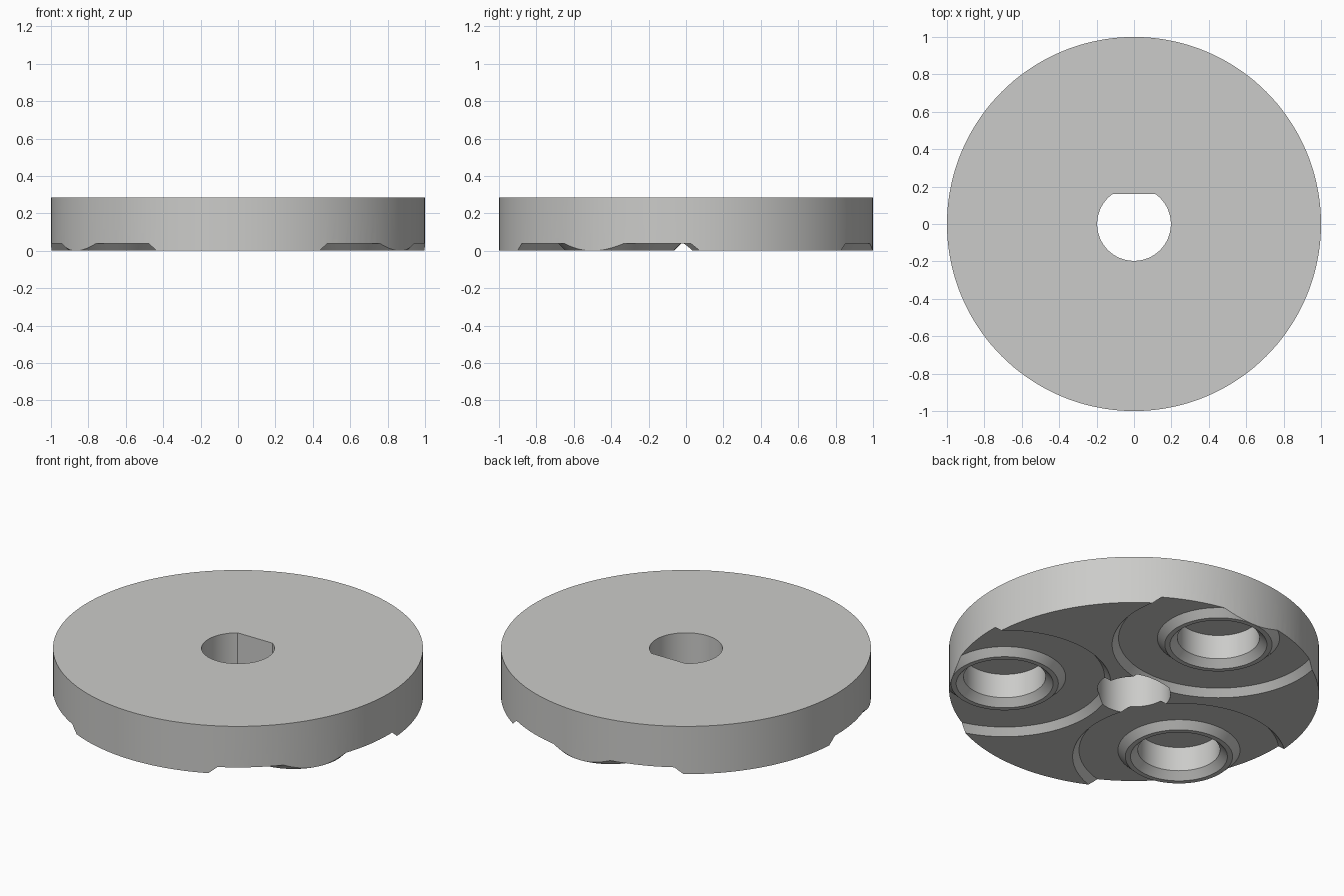
import bpy, bmesh, math

if "Cube" in bpy.data.objects:
    bpy.data.objects.remove(bpy.data.objects["Cube"])

SEG = 144
HEIGHT = 0.285

grey = bpy.data.materials.new("light grey")
grey.diffuse_color = (0.6, 0.6, 0.585, 1)
grey.use_nodes = True
grey.node_tree.nodes["Principled BSDF"].inputs["Base Color"].default_value = grey.diffuse_color


def finish(name, bm):
    bmesh.ops.remove_doubles(bm, verts=bm.verts, dist=1e-5)
    bmesh.ops.recalc_face_normals(bm, faces=bm.faces)
    mesh = bpy.data.meshes.new(name)
    bm.to_mesh(mesh)
    bm.free()
    mesh.materials.append(grey)
    obj = bpy.data.objects.new(name, mesh)
    bpy.context.collection.objects.link(obj)
    return obj


def prism(name, outline, z0, z1):
    """Extrude a flat outline from z0 to z1."""
    bm = bmesh.new()
    face = bm.faces.new([bm.verts.new((x, y, z0)) for x, y in outline])
    new = bmesh.ops.extrude_face_region(bm, geom=[face])["geom"]
    bmesh.ops.translate(bm, vec=(0, 0, z1 - z0),
                        verts=[v for v in new if isinstance(v, bmesh.types.BMVert)])
    return finish(name, bm)


def ring(name, profile, centre):
    """Revolve a closed (radius, z) profile about a vertical axis."""
    bm = bmesh.new()
    loops = []
    for i in range(SEG):
        a = 2 * math.pi * i / SEG
        loops.append([bm.verts.new((centre[0] + r * math.cos(a),
                                    centre[1] + r * math.sin(a), z)) for r, z in profile])
    n = len(profile)
    for i in range(SEG):
        p, q = loops[i], loops[(i + 1) % SEG]
        for j in range(n):
            k = (j + 1) % n
            bm.faces.new((p[j], q[j], q[k], p[k]))
    return finish(name, bm)


def plug(name, profile, centre):
    """Revolve an open (radius, z) profile and cap both ends."""
    bm = bmesh.new()
    loops = []
    for r, z in profile:
        loops.append([bm.verts.new((centre[0] + r * math.cos(2 * math.pi * i / SEG),
                                    centre[1] + r * math.sin(2 * math.pi * i / SEG), z))
                      for i in range(SEG)])
    for p, q in zip(loops, loops[1:]):
        for i in range(SEG):
            k = (i + 1) % SEG
            bm.faces.new((p[i], p[k], q[k], q[i]))
    bm.faces.new(loops[0])
    bm.faces.new(loops[-1])
    return finish(name, bm)


# Main disc
disc = plug("disc", [(1, 0), (1, HEIGHT)], (0, 0))
cutters = []

# Central through hole with one flat side
hole = []
for i in range(SEG):
    a = 2 * math.pi * i / SEG
    x, y = 0.197 * math.cos(a), 0.197 * math.sin(a)
    if y < 0.16:
        hole.append((x, y))
flat = math.sqrt(0.197 ** 2 - 0.16 ** 2)
at = next(i for i, p in enumerate(hole) if p[0] < 0)
hole[at:at] = [(flat, 0.16), (-flat, 0.16)]
cutters.append(prism("shaft_hole_cutter", hole, -0.1, HEIGHT + 0.1))

# Three underside recesses, each leaving a raised collar with a blind pocket
for deg in (90, 210, 330):
    a = math.radians(deg)
    c = (0.71 * math.cos(a), 0.71 * math.sin(a))
    cutters.append(ring("recess_cutter", [(0.27, -0.02), (0.33, 0.04),
                                          (0.54, 0.04), (0.592, -0.02)], c))
    cutters.append(plug("pocket_cutter", [(0.272, -0.01), (0.222, 0.04), (0.222, 0.185)], c))

for cutter in cutters:
    cutter.hide_render = True
    mod = disc.modifiers.new(cutter.name, "BOOLEAN")
    mod.operation = "DIFFERENCE"
    mod.solver = "EXACT"
    mod.object = cutter

# Bake the cuts and remove the helpers
bpy.context.view_layer.update()
deps = bpy.context.evaluated_depsgraph_get()
result = bpy.data.meshes.new_from_object(disc.evaluated_get(deps))
disc.modifiers.clear()
disc.data = result
for cutter in cutters:
    bpy.data.objects.remove(cutter)

bpy.ops.object.select_all(action="DESELECT")
disc.select_set(True)
bpy.context.view_layer.objects.active = disc
bpy.ops.object.shade_smooth_by_angle(angle=math.radians(25))
